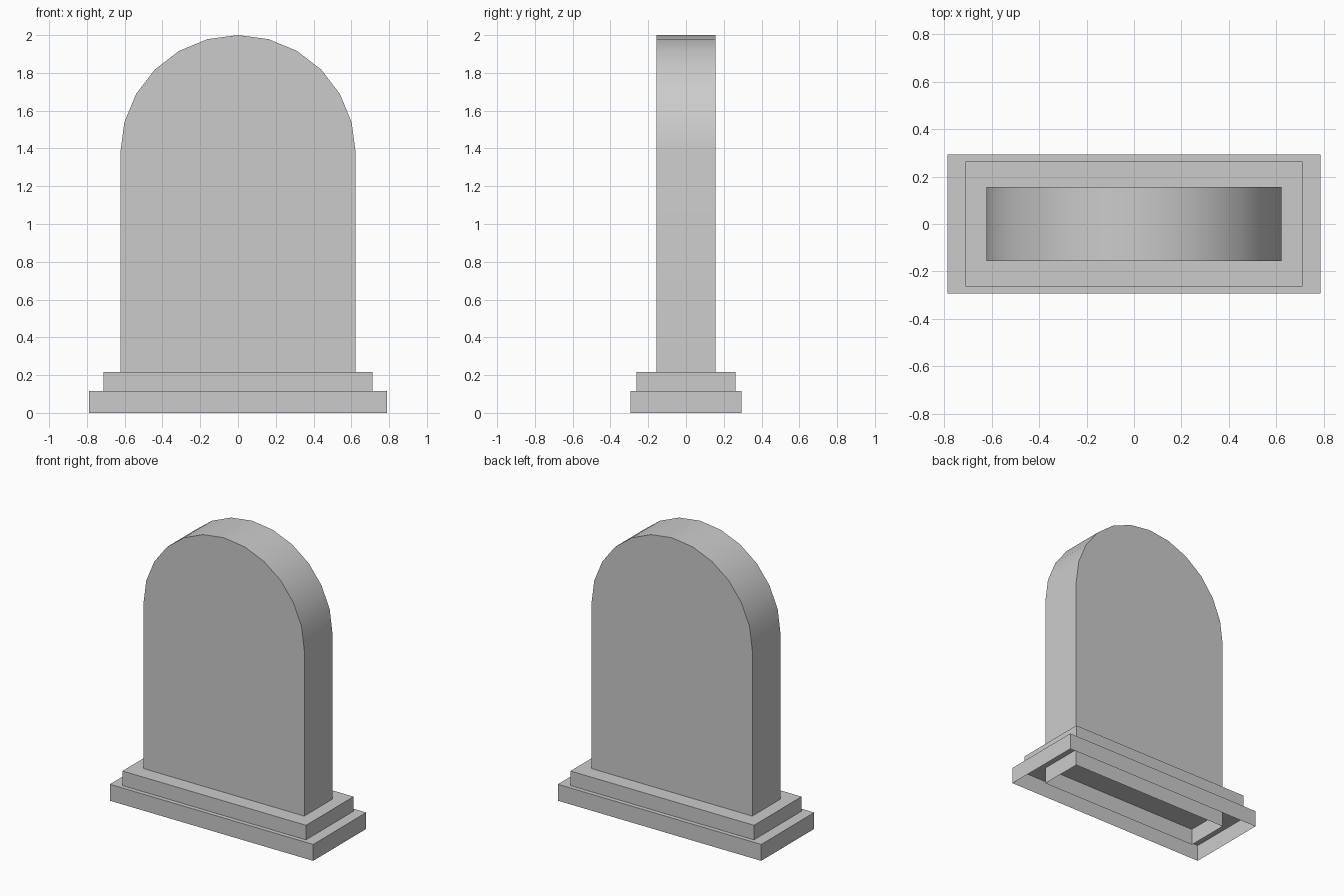
import bpy, math

if "Cube" in bpy.data.objects:
    bpy.data.objects.remove(bpy.data.objects["Cube"])


def extrude(name, profile, depth):
    """Profile (x, z) running from bottom right to bottom left, extruded along y, open underneath."""
    n = len(profile)
    verts = [(x, -depth, z) for x, z in profile] + [(x, depth, z) for x, z in profile]
    faces = [tuple(range(n)), tuple(range(2 * n - 1, n - 1, -1))]
    faces += [(i, i + n, i + n + 1, i + 1) for i in range(n - 1)]
    mesh = bpy.data.meshes.new(name)
    mesh.from_pydata(verts, [], faces)
    mesh.update()
    obj = bpy.data.objects.new(name, mesh)
    bpy.context.collection.objects.link(obj)
    return obj


def step(name, hx, hy, z0, z1):
    return extrude(name, [(hx, z0), (hx, z1), (-hx, z1), (-hx, z0)], hy)


# Two-step plinth, hollow underneath
step("lower_plinth", 0.788, 0.293, 0.0, 0.115)
step("upper_plinth", 0.711, 0.263, 0.115, 0.217)

# Round-topped slab, running down through the plinth to the ground
R, SPRING, SEGMENTS = 0.623, 1.377, 12
arch = [(R * math.cos(math.pi * i / SEGMENTS),
         SPRING + R * math.sin(math.pi * i / SEGMENTS)) for i in range(SEGMENTS + 1)]
slab = extrude("headstone_slab", [(R, 0.0)] + arch + [(-R, 0.0)], 0.156)

# Smooth arch with crisp front and back edges
bpy.context.view_layer.objects.active = slab
slab.select_set(True)
bpy.ops.object.shade_smooth_by_angle(angle=math.radians(30))
